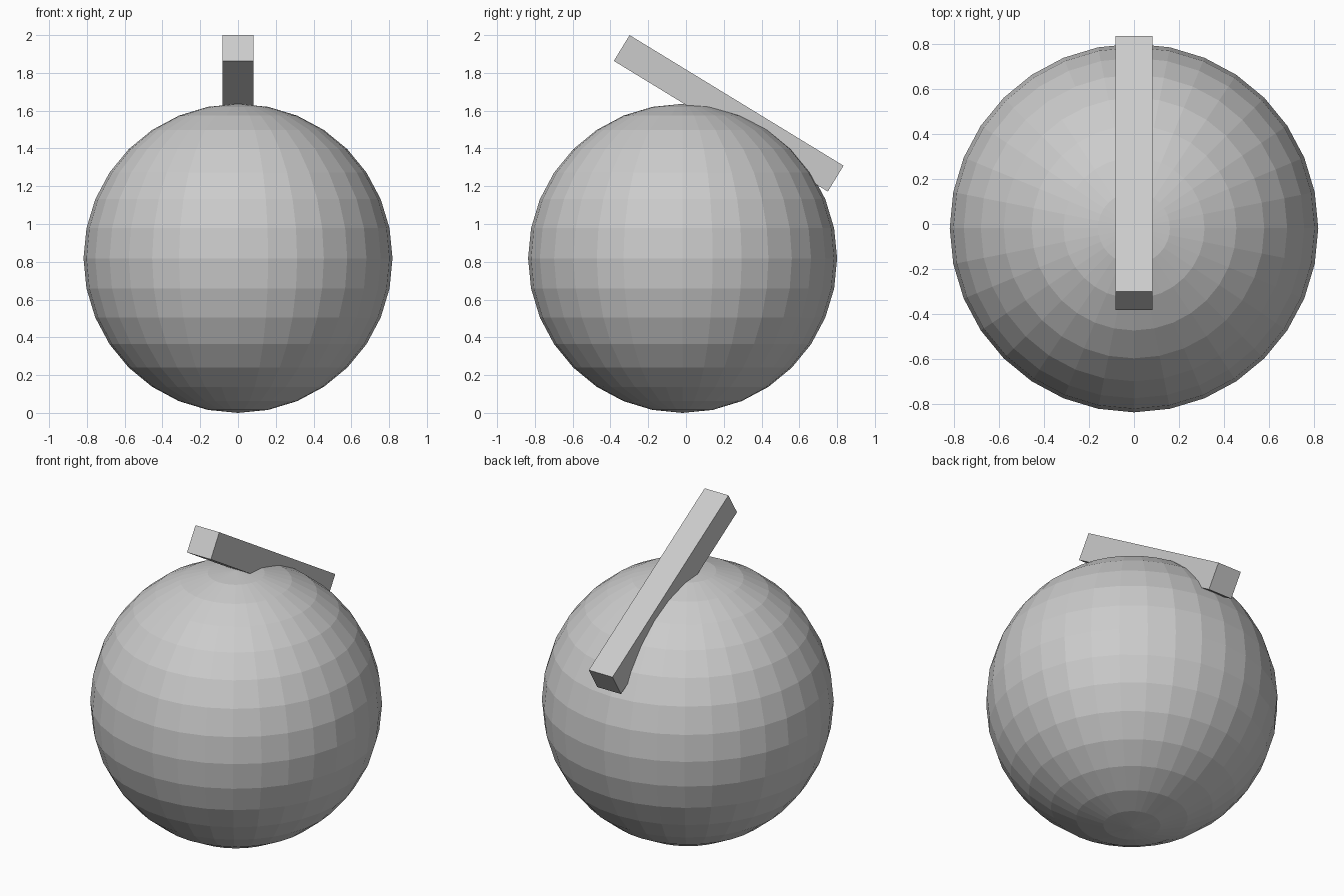
import bpy
from math import radians

default = bpy.data.objects.get("Cube")
if default:
    bpy.data.objects.remove(default, do_unlink=True)

GREY = (0.6, 0.6, 0.6, 1.0)
grey = bpy.data.materials.new("plain grey")
grey.use_nodes = True
grey.diffuse_color = GREY
grey.node_tree.nodes["Principled BSDF"].inputs["Base Color"].default_value = GREY


def finish(name):
    obj = bpy.context.object
    obj.name = name
    obj.data.materials.clear()
    obj.data.materials.append(grey)
    bpy.ops.object.shade_flat()
    return obj


# Faceted ball
RADIUS = 0.818
bpy.ops.mesh.primitive_uv_sphere_add(
    segments=32, ring_count=16, radius=RADIUS, location=(0, -0.018, RADIUS))
finish("ball")

# Square bar, tilted down towards the back and sunk into the ball
bpy.ops.mesh.primitive_cube_add(
    size=1, location=(0, 0.226, 1.586), rotation=(radians(-31.4), 0, 0))
bar = finish("tilted_bar")
bar.scale = (0.163, 1.327, 0.16)
